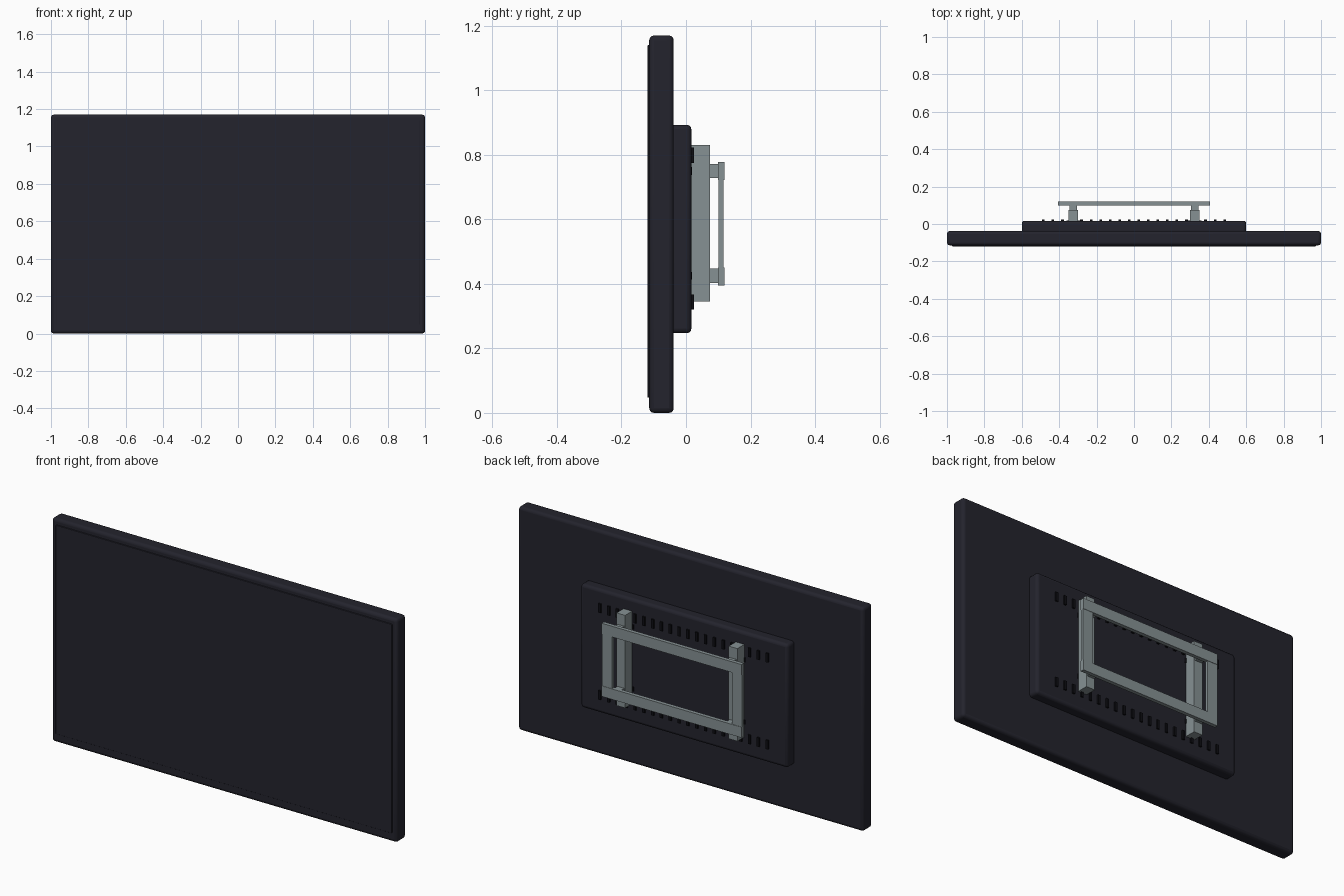
import bpy
import math

cube = bpy.data.objects.get("Cube")
if cube:
    bpy.data.objects.remove(cube, do_unlink=True)


def material(name, color):
    m = bpy.data.materials.new(name)
    m.use_nodes = True
    m.diffuse_color = (*color, 1)
    bsdf = m.node_tree.nodes["Principled BSDF"]
    bsdf.inputs["Base Color"].default_value = (*color, 1)
    bsdf.inputs["Roughness"].default_value = 0.6
    return m


casing = material("dark casing", (0.017, 0.017, 0.026))
black = material("vent black", (0.004, 0.004, 0.006))
steel = material("grey steel", (0.24, 0.285, 0.295))


def box(name, xs, ys, zs, mat, bevel=0.0):
    """Box spanning three (low, high) ranges, with optional rounded edges."""
    spans = (xs, ys, zs)
    bpy.ops.mesh.primitive_cube_add(size=1, location=[(a + b) / 2 for a, b in spans])
    ob = bpy.context.object
    ob.name = name
    ob.scale = [b - a for a, b in spans]
    bpy.ops.object.transform_apply(location=False, rotation=False, scale=True)
    ob.data.materials.append(mat)
    if bevel:
        mod = ob.modifiers.new("Rounded edges", "BEVEL")
        mod.width = bevel
        mod.segments = 3
        bpy.ops.object.shade_smooth_by_angle(angle=math.radians(35))
    return ob


# Display panel, front screen and rear electronics housing
box("panel_body", (-1, 1), (-0.114, -0.038), (0, 1.17), casing, 0.015)
box("screen", (-0.973, 0.973), (-0.119, -0.1), (0.047, 1.14), casing, 0.002)
box("rear_housing", (-0.6, 0.6), (-0.05, 0.017), (0.247, 0.893), casing, 0.015)

# Two rows of vent ribs across the rear housing
for row, (low, high) in {"upper": (0.775, 0.822), "lower": (0.32, 0.367)}.items():
    for i in range(20):
        x = (i - 9.5) * 0.051
        box(f"{row}_vent_{i + 1}", (x - 0.007, x + 0.007), (0.01, 0.025), (low, high), black)

# Bracket arms, spacers, bolts and frame uprights on each side
for side, s in (("left", 1), ("right", -1)):
    def span(inner, outer):
        return tuple(sorted((s * inner, s * outer)))

    box(f"{side}_bracket_arm", span(0.3, 0.35), (0.017, 0.075), (0.345, 0.83), steel)
    box(f"{side}_frame_upright", span(0.347, 0.405), (0.101, 0.117), (0.45, 0.722), steel)
    for level, z in (("upper", 0.75), ("lower", 0.425)):
        box(f"{side}_{level}_spacer", span(0.305, 0.345), (0.07, 0.105),
            (z - 0.022, z + 0.022), steel)
        box(f"{side}_{level}_bolt", span(0.29, 0.36), (0.01, 0.019),
            (z - 0.012, z + 0.012), black)

# Horizontal wall rails
for level, low, high in (("upper", 0.722, 0.778), ("lower", 0.395, 0.45)):
    box(f"{level}_wall_rail", (-0.405, 0.405), (0.099, 0.119), (low, high), steel)
